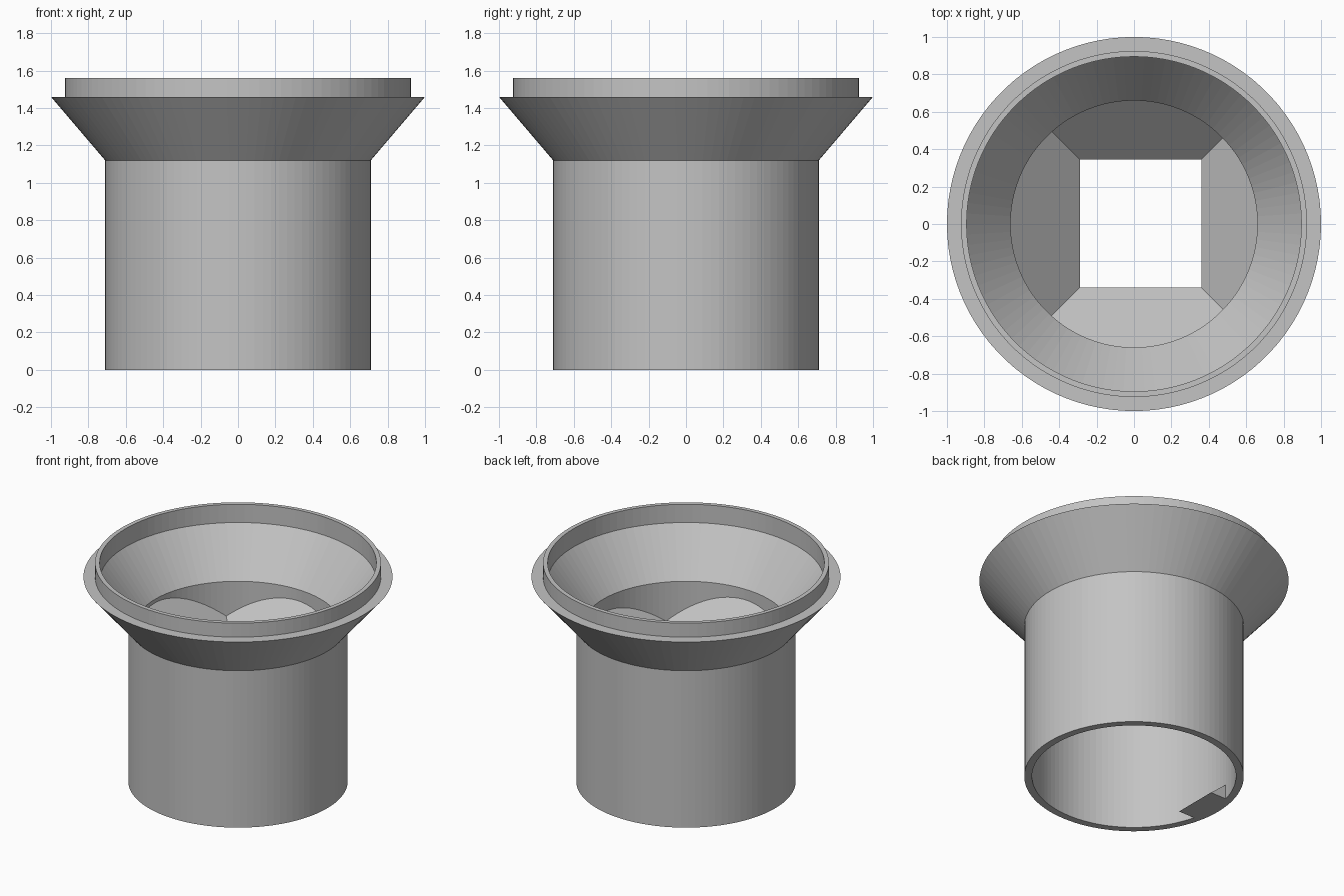
import bpy
import bmesh
import math
from mathutils import Vector

if "Cube" in bpy.data.objects:
    bpy.data.objects.remove(bpy.data.objects["Cube"], do_unlink=True)

SIDES = 100
BORE = 0.66

# One plain grey for the whole part
grey = bpy.data.materials.new("plain_grey")
grey.use_nodes = True
GREY = (0.55, 0.55, 0.55, 1)
grey.diffuse_color = GREY
grey.node_tree.nodes["Principled BSDF"].inputs["Base Color"].default_value = GREY


def add_object(name, bm):
    bmesh.ops.recalc_face_normals(bm, faces=bm.faces)
    mesh = bpy.data.meshes.new(name)
    bm.to_mesh(mesh)
    bm.free()
    mesh.materials.append(grey)
    obj = bpy.data.objects.new(name, mesh)
    bpy.context.collection.objects.link(obj)
    return obj


# Tube, flared collar and raised lip, turned from one closed profile
profile = [(0.71, 0), (0.71, 1.12), (1.0, 1.46), (0.925, 1.46), (0.925, 1.56),
           (0.895, 1.56), (0.895, 1.43), (BORE, 1.12), (BORE, 0)]
bm = bmesh.new()
rings = []
for i in range(SIDES):
    a = 2 * math.pi * i / SIDES
    rings.append([bm.verts.new((r * math.cos(a), r * math.sin(a), z)) for r, z in profile])
for i in range(SIDES):
    here, there = rings[i], rings[(i + 1) % SIDES]
    for j in range(len(profile)):
        k = (j + 1) % len(profile)
        bm.faces.new((here[j], there[j], there[k], here[k]))
add_object("flared_tube", bm)


def cut(bm, point, normal, fill):
    """Remove what lies on the normal's side of a plane."""
    res = bmesh.ops.bisect_plane(bm, geom=bm.verts[:] + bm.edges[:] + bm.faces[:],
                                 plane_co=point, plane_no=normal, clear_outer=True)
    if fill:
        edges = [e for e in res["geom_cut"] if isinstance(e, bmesh.types.BMEdge)]
        bmesh.ops.holes_fill(bm, edges=edges, sides=0)


# Four sloping hopper panels around the square opening
HOLE_Z = 0.725
THICK = 0.07
X0, X1, Y0, Y1 = -0.29, 0.36, -0.34, 0.345
panels = [("left", Vector((1, 0, 0)), (X1, Y0), (X1, Y1)),
          ("back", Vector((0, 1, 0)), (X1, Y1), (X0, Y1)),
          ("right", Vector((-1, 0, 0)), (X0, Y1), (X0, Y0)),
          ("front", Vector((0, -1, 0)), (X0, Y0), (X1, Y0))]
up = Vector((0, 0, 1))
for side, out, start, end in panels:
    a, b = Vector((*start, HOLE_Z)), Vector((*end, HOLE_Z))
    along = (b - a).normalized()
    bm = bmesh.new()
    bmesh.ops.create_cone(bm, cap_ends=True, segments=SIDES, radius1=BORE + 0.015,
                          radius2=BORE + 0.015, depth=1.4)
    bmesh.ops.translate(bm, verts=bm.verts, vec=(0, 0, 0.8))
    cut(bm, a, up - out, True)                    # upper slope
    cut(bm, a + out * THICK, out - up, True)      # lower slope
    cut(bm, a, -up, True)                         # flat bottom edge
    cut(bm, a, -along - out, False)               # mitres to the neighbours
    cut(bm, b, along - out, False)
    add_object("hopper_panel_" + side, bm)

# Wedge-shaped catch inside the bottom rim
bm = bmesh.new()
tri = [(-0.515, 0), (-0.66, 0), (-0.66, 0.12)]
ends = [[bm.verts.new((x, y, z)) for x, z in tri] for y in (-0.16, 0.16)]
for end in ends:
    bm.faces.new(end)
for j in range(3):
    k = (j + 1) % 3
    bm.faces.new((ends[0][j], ends[0][k], ends[1][k], ends[1][j]))
add_object("bottom_catch", bm)
